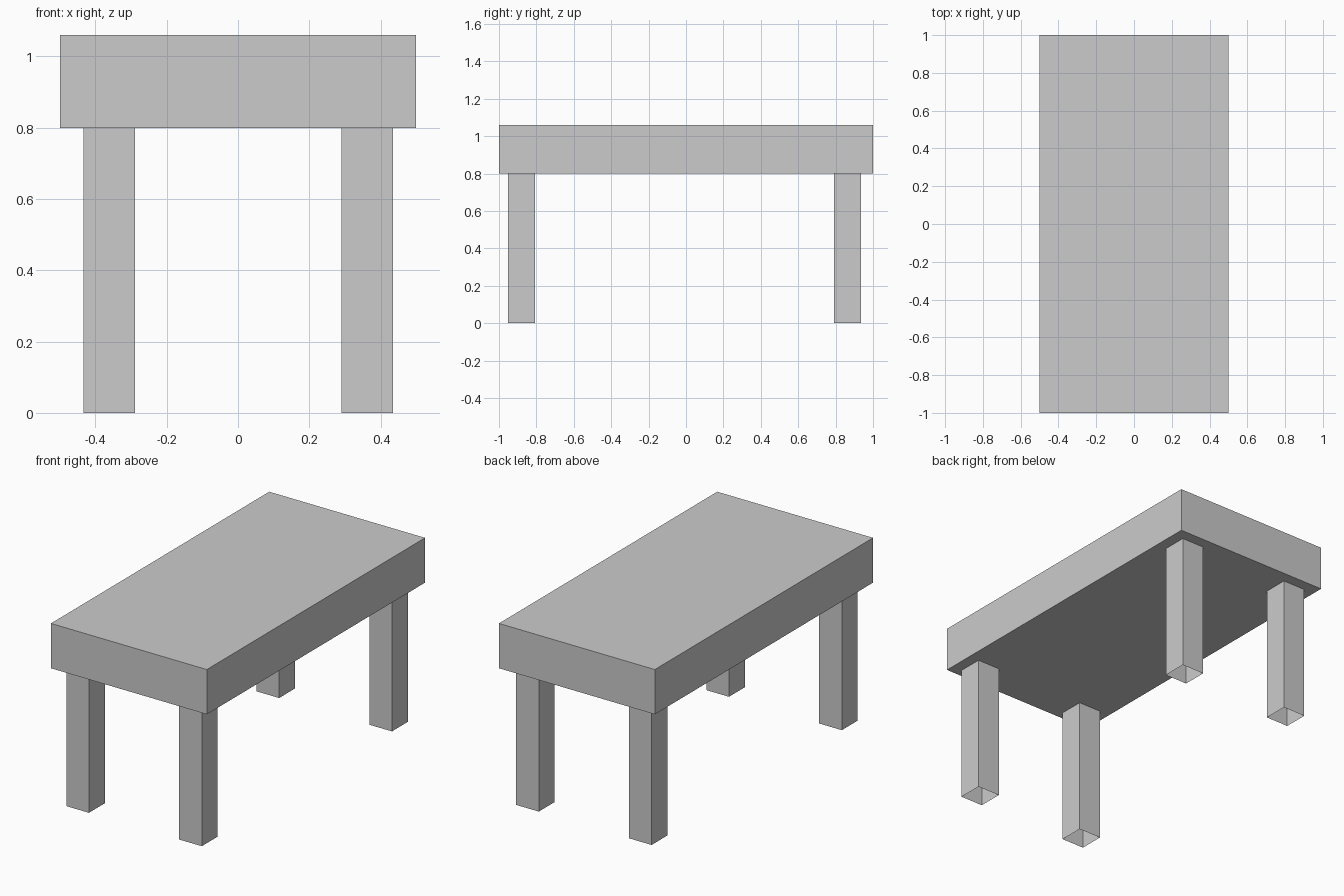
import bpy
import bmesh
from mathutils import Matrix, Vector

if "Cube" in bpy.data.objects:
    bpy.data.objects.remove(bpy.data.objects["Cube"])


def box(name, lo, hi, open_ends=False):
    """Axis-aligned box between two corners, optionally an open tube along z."""
    lo, hi = Vector(lo), Vector(hi)
    bm = bmesh.new()
    bmesh.ops.create_cube(bm, size=1, matrix=Matrix.LocRotScale((lo + hi) / 2, None, hi - lo))
    if open_ends:
        bm.normal_update()
        ends = [f for f in bm.faces if abs(f.normal.z) > 0.5]
        bmesh.ops.delete(bm, geom=ends, context='FACES_ONLY')
    mesh = bpy.data.meshes.new(name)
    bm.to_mesh(mesh)
    bm.free()
    obj = bpy.data.objects.new(name, mesh)
    bpy.context.collection.objects.link(obj)
    return obj


LEG_HEIGHT = 0.80
LEG_WIDTH = 0.145

# Thick slab top
box("table_top", (-0.5, -1.0, LEG_HEIGHT), (0.5, 1.0, 1.06))

# Four square legs, hollow and open at the bottom
for side, x in (("left", -0.434), ("right", 0.29)):
    for end, y in (("front", -0.953), ("back", 0.79)):
        box(f"{end}_{side}_leg", (x, y, 0),
            (x + LEG_WIDTH, y + LEG_WIDTH, LEG_HEIGHT), open_ends=True)
